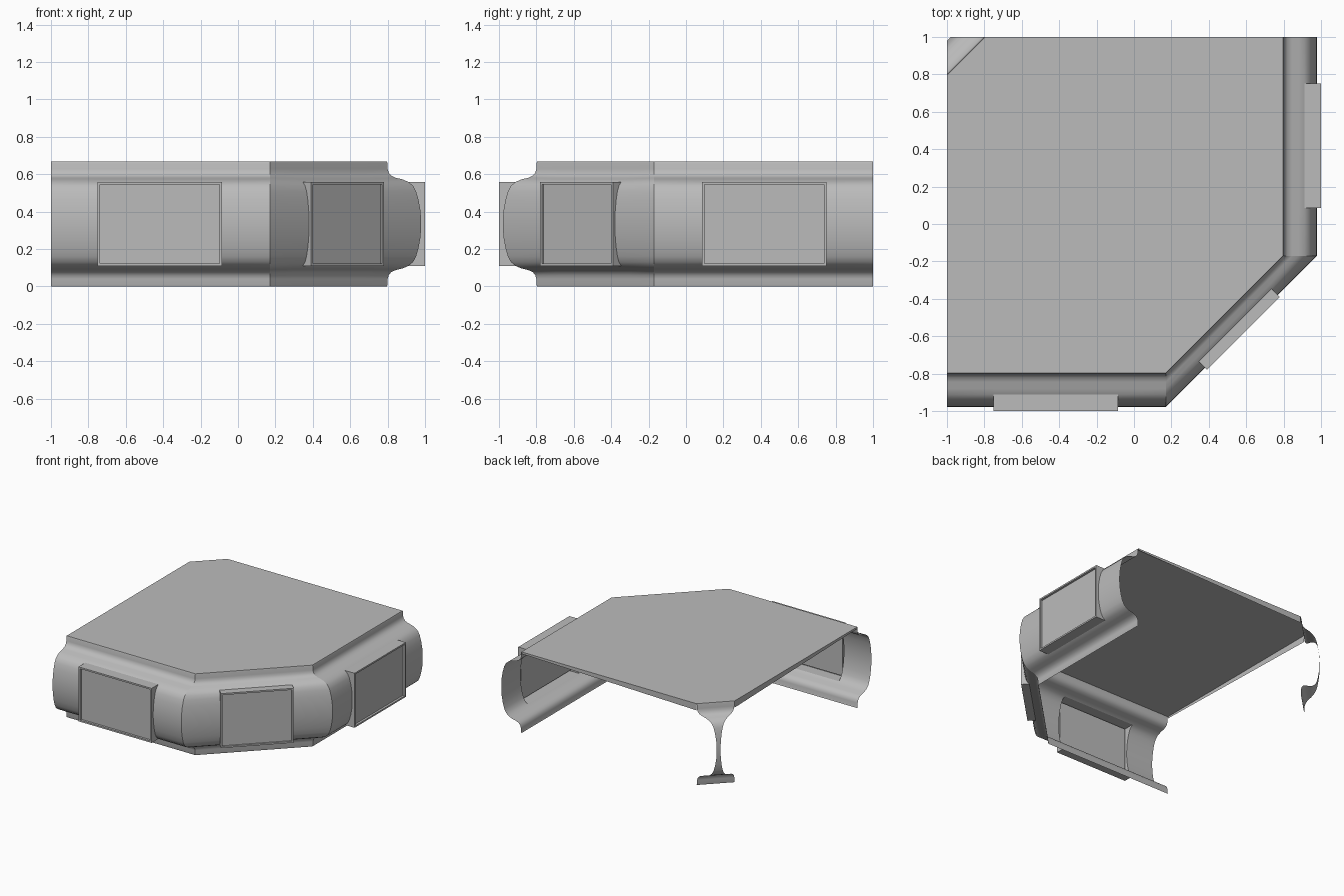
import bpy
import bmesh
import math
from mathutils import Vector

if "Cube" in bpy.data.objects:
    bpy.data.objects.remove(bpy.data.objects["Cube"])

grey = bpy.data.materials.new("plain grey")
grey.use_nodes = True
COLOR = (0.5, 0.5, 0.5, 1)
grey.diffuse_color = COLOR
grey.node_tree.nodes["Principled BSDF"].inputs["Base Color"].default_value = COLOR

H = 0.668           # total height
OPEN_LOW = 0.11     # window opening bottom; the wall is symmetric in height
FRAME_OUT = 0.2     # how far the frames stand out
R = math.sqrt(0.5)

# Lower half of the wall section as (outward offset, height), mirrored for the top
half = [(-0.004, 0), (0, 0.01), (0, 0.04), (0.006, 0.06), (0.02, 0.077), (0.045, 0.088),
        (0.08, 0.096), (0.112, OPEN_LOW), (0.136, 0.13), (0.152, 0.16), (0.165, 0.205),
        (0.175, 0.26), (0.179, 0.31)]
section = half + [(o, H - z) for o, z in reversed(half)]
bulge = [p for p in section if OPEN_LOW <= p[1] <= H - OPEN_LOW]


def make(name, faces, smooth=False):
    """Build a welded mesh object from lists of corner points."""
    bm = bmesh.new()
    for f in faces:
        bm.faces.new([bm.verts.new(p) for p in f])
    bmesh.ops.remove_doubles(bm, verts=bm.verts, dist=0.0001)
    mesh = bpy.data.meshes.new(name)
    bm.to_mesh(mesh)
    bm.free()
    mesh.materials.append(grey)
    ob = bpy.data.objects.new(name, mesh)
    bpy.context.collection.objects.link(ob)
    if smooth:
        bpy.ops.object.select_all(action="DESELECT")
        ob.select_set(True)
        bpy.context.view_layer.objects.active = ob
        bpy.ops.object.shade_smooth_by_angle(angle=math.radians(35))
    return ob


class Side:
    """One straight run of wall: origin, outward direction, offset scale, ends."""

    def __init__(self, name, origin, normal, scale, ends, window=None):
        self.name, self.scale, self.ends, self.window = name, scale, ends, window
        self.origin = Vector((*origin, 0))
        self.n = Vector((*normal, 0))
        self.t = Vector((0, 0, 1)).cross(self.n)

    def at(self, s, o, z):
        return self.origin + self.t * s + self.n * (o * self.scale) + Vector((0, 0, z))

    def wall(self):
        faces = []
        for (o0, z0), (o1, z1) in zip(section, section[1:]):
            a, b = self.ends(o0), self.ends(o1)
            mid = self.window or ()
            low, high = [a[0], *mid, a[1]], [b[0], *mid, b[1]]
            opening = z0 >= OPEN_LOW and z1 <= H - OPEN_LOW
            for i in range(len(low) - 1):
                if self.window and opening and i == 1:
                    continue
                faces.append([self.at(low[i], o0, z0), self.at(low[i + 1], o0, z0),
                              self.at(high[i + 1], o1, z1), self.at(high[i], o1, z1)])
        make(self.name + "_wall", faces, True)

    def window_frame(self):
        w0, w1 = self.window
        z0, z1 = OPEN_LOW, H - OPEN_LOW
        base, glass, rim = bulge[0][0], 0.182, 0.013

        def loop(o, m):
            return [self.at(s, o, z) for s, z in ((w0 + m, z0 + m), (w1 - m, z0 + m),
                                                  (w1 - m, z1 - m), (w0 + m, z1 - m))]
        # Cheeks follow the curve of the wall
        faces = []
        for s, flip in ((w0, False), (w1, True)):
            cheek = [self.at(s, o, z) for o, z in bulge]
            cheek += [self.at(s, FRAME_OUT, z1), self.at(s, FRAME_OUT, z0)]
            faces.append(cheek if flip is False else cheek[::-1])
        # Sill and head
        back, front = loop(base, 0), loop(FRAME_OUT, 0)
        for i in (0, 2):
            faces.append([back[i], back[i + 1], front[i + 1], front[i]])
        # Rim and recess
        inner, deep = loop(FRAME_OUT, rim), loop(glass, rim)
        for p, q in ((front, inner), (inner, deep)):
            for i in range(4):
                j = (i + 1) % 4
                faces.append([p[i], p[j], q[j], q[i]])
        make(self.name + "_window_frame", faces)
        make(self.name + "_window_pane", [deep])


sides = [
    Side("front", (0, -0.8), (0, -1), 1, lambda o: (-1, 0.17), (-0.75, -0.085)),
    Side("diagonal", (0.485, -0.485), (R, -R), R,
         lambda o: (-(0.63 + o) * R, (0.63 + o) * R), (-0.275, 0.275)),
    Side("right", (0.8, 0), (1, 0), 1, lambda o: (-0.17, 1), (0.085, 0.75)),
    Side("inner_corner", (-0.9, 0.9), (-R, R), R,
         lambda o: (-(0.2 - o) * R, (0.2 - o) * R)),
]
for side in sides:
    side.wall()
    if side.window:
        side.window_frame()

# Roof slab outline follows the top edge of every wall
top = section[-1][0]
outline = [side.at(s, top, H) for side in sides for s in side.ends(top)]
make("roof", [outline])

# Thin tapering strips under the two open roof edges
def drop(p, d):
    return p - Vector((0, 0, d))


right_end, pillar_a, pillar_b, front_end = outline[5], outline[6], outline[7], outline[0]
make("roof_edge_back", [[right_end, drop(right_end, 0.015), drop(pillar_a, 0.055), pillar_a]])
make("roof_edge_left", [[pillar_b, drop(pillar_b, 0.055), drop(front_end, 0.015), front_end]])
